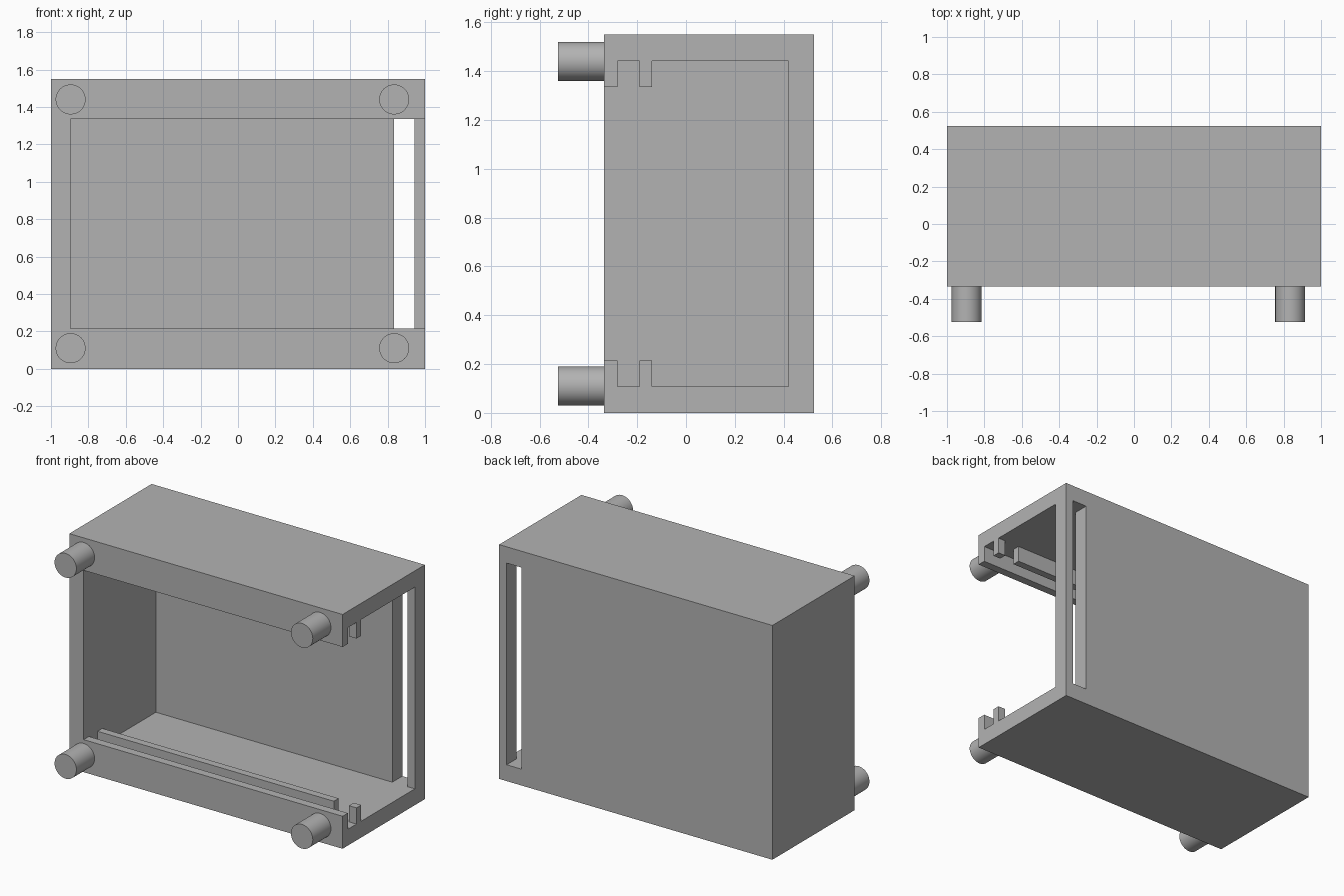
import bpy
import bmesh
import math
from mathutils import Vector

if "Cube" in bpy.data.objects:
    bpy.data.objects.remove(bpy.data.objects["Cube"], do_unlink=True)

# Overall sizes
FRONT, BACK, HEIGHT = -0.335, 0.525, 1.55
WALL = 0.108
LIP = 0.215
SLOT_X0, SLOT_X1 = 0.835, 0.945

grey = bpy.data.materials.new("plain grey")
grey.use_nodes = True
grey.diffuse_color = (0.45, 0.45, 0.45, 1)
grey.node_tree.nodes["Principled BSDF"].inputs["Base Color"].default_value = (0.45, 0.45, 0.45, 1)


def prism(name, profile, x0, x1):
    """Extrude a closed (y, z) profile along x."""
    bm = bmesh.new()
    face = bm.faces.new([bm.verts.new((x0, y, z)) for y, z in profile])
    end = bmesh.ops.extrude_face_region(bm, geom=[face])["geom"]
    verts = [v for v in end if isinstance(v, bmesh.types.BMVert)]
    bmesh.ops.translate(bm, verts=verts, vec=Vector((x1 - x0, 0, 0)))
    bmesh.ops.recalc_face_normals(bm, faces=bm.faces)
    mesh = bpy.data.meshes.new(name)
    bm.to_mesh(mesh)
    bm.free()
    mesh.materials.append(grey)
    obj = bpy.data.objects.new(name, mesh)
    bpy.context.collection.objects.link(obj)
    return obj


def rect(y0, y1, z0, z1):
    return [(y0, z0), (y1, z0), (y1, z1), (y0, z1)]


def cut(target, cutter):
    cutter.hide_render = True
    mod = target.modifiers.new("cut", 'BOOLEAN')
    mod.operation = 'DIFFERENCE'
    mod.solver = 'EXACT'
    mod.object = cutter
    bpy.context.view_layer.objects.active = target
    bpy.ops.object.modifier_apply(modifier=mod.name)
    bpy.data.objects.remove(cutter, do_unlink=True)


# Casing block
casing = prism("casing", rect(FRONT, BACK, 0, HEIGHT), -1, 1)

# Cavity, open at the front and one end, leaving a lip and a rail at top and bottom
lower = [(FRONT - 0.1, LIP), (-0.28, LIP), (-0.28, WALL), (-0.19, WALL),
         (-0.19, LIP), (-0.14, LIP), (-0.14, WALL), (0.42, WALL)]
upper = [(y, HEIGHT - z) for y, z in reversed(lower)]
cut(casing, prism("cavity_cutter", lower + upper, -0.895, 1.1))

# Tall slot through the back wall, which also interrupts the rails
slot = rect(-0.23, BACK + 0.1, WALL, HEIGHT - WALL)
cut(casing, prism("slot_cutter", slot, SLOT_X0, SLOT_X1))

# Four round pegs on the front
for side, x in (("right", -0.895), ("left", 0.835)):
    for level, z in (("lower", 0.11), ("upper", HEIGHT - 0.11)):
        bpy.ops.mesh.primitive_cylinder_add(
            vertices=48, radius=0.08, depth=0.195,
            location=(x, -0.4275, z), rotation=(math.pi / 2, 0, 0))
        peg = bpy.context.object
        peg.name = f"{level}_{side}_peg"
        peg.data.materials.append(grey)
        bpy.ops.object.shade_smooth_by_angle(angle=math.radians(30))
